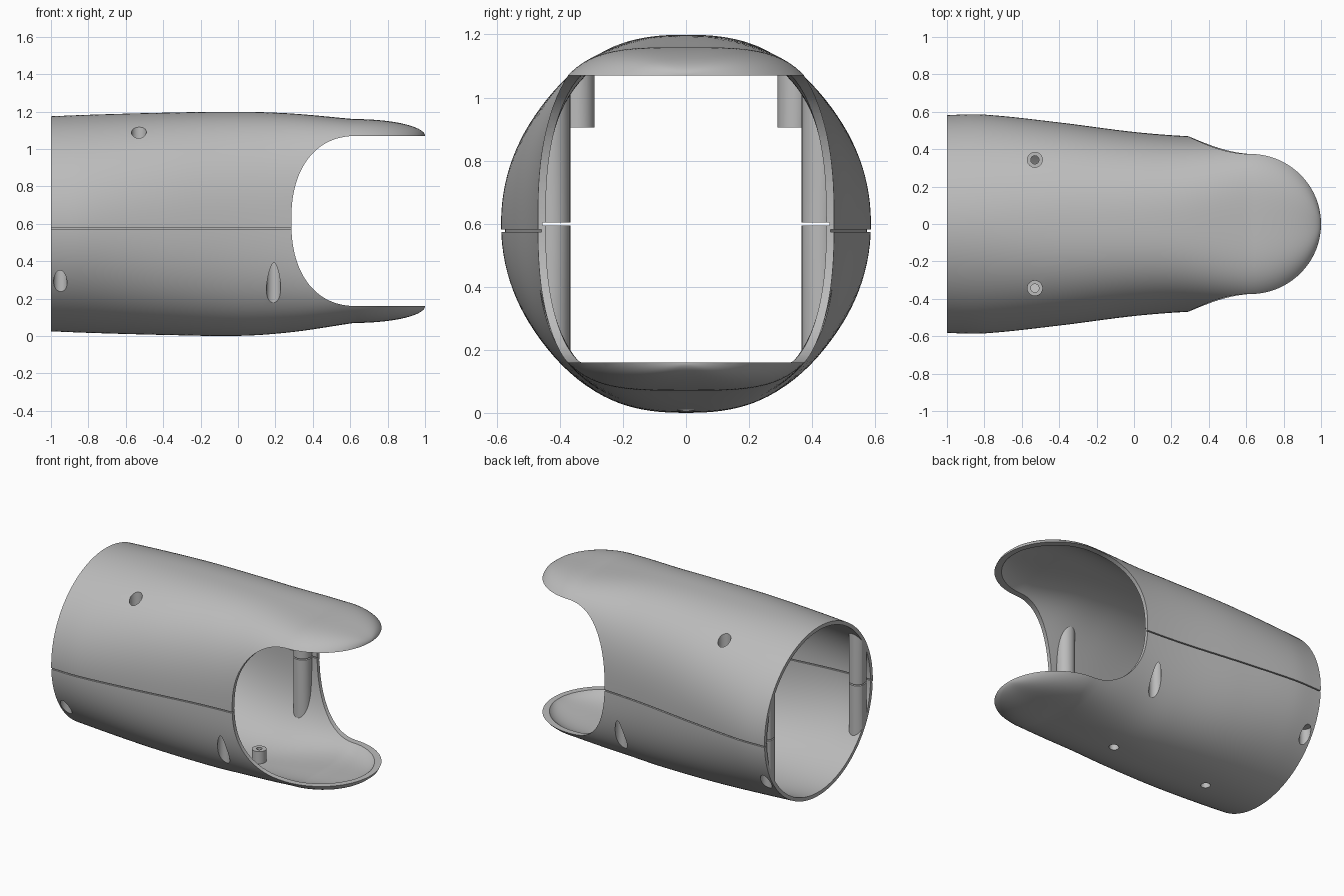
import bpy, bmesh, math

if "Cube" in bpy.data.objects:
    bpy.data.objects.remove(bpy.data.objects["Cube"])

SIDES = 128
NOSE_X, NOSE_R, LIP = 0.62, 0.38, 0.455   # nose start, nose radius, lip half height

# section stations: x, half width, half height, centre height, roundness power
STATIONS = [(-1.0, .583, .575, .600, 2.0), (-.8, .585, .583, .600, 2.05),
            (-.4, .543, .594, .600, 2.3), (0, .492, .599, .600, 2.5),
            (.28, .470, .585, .605, 2.75), (.62, .460, .545, .615, 3.6)]


def section(x):
    """Smoothly interpolated section of the tube at x."""
    x = max(-1.0, min(x, NOSE_X))
    i = max(k for k in range(len(STATIONS) - 1) if STATIONS[k][0] <= x + 1e-9)
    last = len(STATIONS) - 1

    def slope(k, j):
        a, b = STATIONS[max(k - 1, 0)], STATIONS[min(k + 1, last)]
        return (b[j] - a[j]) / (b[0] - a[0])
    p, q = STATIONS[i], STATIONS[i + 1]
    d = q[0] - p[0]
    t = (x - p[0]) / d
    return [(2*t**3 - 3*t*t + 1) * p[j] + (t**3 - 2*t*t + t) * d * slope(i, j)
            + (3*t*t - 2*t**3) * q[j] + (t**3 - t*t) * d * slope(i + 1, j)
            for j in range(1, 5)]


def add_object(name, bm):
    bmesh.ops.recalc_face_normals(bm, faces=bm.faces)
    mesh = bpy.data.meshes.new(name)
    bm.to_mesh(mesh)
    bm.free()
    obj = bpy.data.objects.new(name, mesh)
    bpy.context.collection.objects.link(obj)
    return obj


def tube(name, inset=0.0):
    """Closed tube with tapering nose, shrunk inwards by inset."""
    rows = []
    if inset:
        rows.append((-1.1, *section(-1)))
    for k in range(41):
        x = -1 + (NOSE_X + 1) * k / 40
        rows.append((x, *section(x)))
    for k in range(1, 25):
        a = math.radians(87 * k / 24)
        f = math.cos(a)
        h, n = LIP + .09 * f, 3.6
        w = .375 * f / (1 - (LIP / h) ** n) ** (1 / n)
        rows.append((NOSE_X + (NOSE_R - inset) * math.sin(a), w, h, .615, n))
    bm = bmesh.new()
    rings = []
    for x, w, h, c, n in rows:
        w, h = max(w - inset, .004), h - inset
        ring = []
        for s in range(SIDES):
            a = 2 * math.pi * (s + .5) / SIDES
            ca, sa = math.cos(a), math.sin(a)
            r = (abs(ca) ** n + abs(sa) ** n) ** (-1 / n)
            ring.append(bm.verts.new((x, w * r * ca, c + h * r * sa)))
        rings.append(ring)
    for a, b in zip(rings, rings[1:]):
        for s in range(SIDES):
            t = (s + 1) % SIDES
            bm.faces.new((a[s], a[t], b[t], b[s]))
    bm.faces.new(rings[0])
    bm.faces.new(rings[-1])
    return add_object(name, bm)


def prism(name, outline, lo, hi, axis):
    """Extrude an outline along y (outline in x, z) or z (outline in x, y)."""
    bm = bmesh.new()

    def put(p, d):
        return bm.verts.new((p[0], d, p[1]) if axis == 'Y' else (p[0], p[1], d))
    a = [put(p, lo) for p in outline]
    b = [put(p, hi) for p in outline]
    bm.faces.new(a)
    bm.faces.new(b)
    for i in range(len(a)):
        j = (i + 1) % len(a)
        bm.faces.new((a[i], a[j], b[j], b[i]))
    return add_object(name, bm)


def rod(name, x, y, r, lo, hi, sides=40):
    ring = [(x + r * math.cos(2 * math.pi * k / sides),
             y + r * math.sin(2 * math.pi * k / sides)) for k in range(sides)]
    return prism(name, ring, lo, hi, 'Z')


def combine(obj, other, operation='DIFFERENCE'):
    """Boolean other into obj, then discard other."""
    mod = obj.modifiers.new("combine", 'BOOLEAN')
    mod.operation, mod.solver, mod.object = operation, 'EXACT', other
    bpy.context.view_layer.objects.active = obj
    bpy.ops.object.modifier_apply(modifier=mod.name)
    bpy.data.objects.remove(other)


shell = tube("shell")

# hollow interior, leaving the posts and screw bosses standing
hollow = tube("hollow", .025)
for side in (-1, 1):
    combine(hollow, rod("front_post", .19, side * .425, .058, -.2, 1.4))
    combine(hollow, rod("rear_post", -.95, side * .492, .055, -.2, 1.4))
    combine(hollow, rod("upper_boss", -.53, side * .343, .053, .905, 1.4))
for x in (.16, -.57):
    combine(hollow, rod("floor_boss", x, 0, .045, -.2, .12))
combine(shell, hollow)

# rounded mouth between the two lips
mouth = []
for k in range(49):
    a = math.radians(-90 + 180 * k / 48)
    ca, sa = max(math.cos(a), 0), math.sin(a)
    r = (ca ** 2.3 + abs(sa) ** 2.3) ** (-1 / 2.3)
    mouth.append((.64 - .355 * r * ca, .615 + LIP * r * sa))
mouth += [(1.3, .615 + LIP), (1.3, .615 - LIP)]
combine(shell, prism("mouth", mouth, -1, 1, 'Y'))

# screw holes
for side in (-1, 1):
    combine(shell, rod("front_hole", .19, side * .425, .038, -.2, .45))
    combine(shell, rod("rear_hole", -.95, side * .492, .036, -.2, .35))
    combine(shell, rod("upper_recess", -.53, side * .343, .040, 1.0, 1.4))
    combine(shell, rod("upper_hole", -.53, side * .343, .022, .8, 1.4))
for x in (.16, -.57):
    combine(shell, rod("floor_recess", x, 0, .030, -.2, .05))
    combine(shell, rod("floor_hole", x, 0, .018, -.2, .3))


# stepped seam between the halves: outer groove and inner groove
def slab(z):
    return prism("seam", [(-1.05, z - .004), (.5, z - .004),
                          (.5, z + .004), (-1.05, z + .004)], -.8, .8, 'Y')


outer_seam = slab(.577)
combine(outer_seam, tube("seam_core", .012))
combine(shell, outer_seam)
inner_seam = slab(.599)
combine(inner_seam, tube("seam_limit", .014), 'INTERSECT')
combine(shell, inner_seam)

# finish
grey = bpy.data.materials.new("light_grey")
grey.diffuse_color = (.5, .5, .5, 1)
grey.use_nodes = True
grey.node_tree.nodes["Principled BSDF"].inputs["Base Color"].default_value = grey.diffuse_color
shell.data.materials.clear()
shell.data.materials.append(grey)
for poly in shell.data.polygons:
    poly.material_index = 0
bpy.ops.object.select_all(action='DESELECT')
shell.select_set(True)
bpy.context.view_layer.objects.active = shell
bpy.ops.object.shade_smooth_by_angle(angle=math.radians(30))
